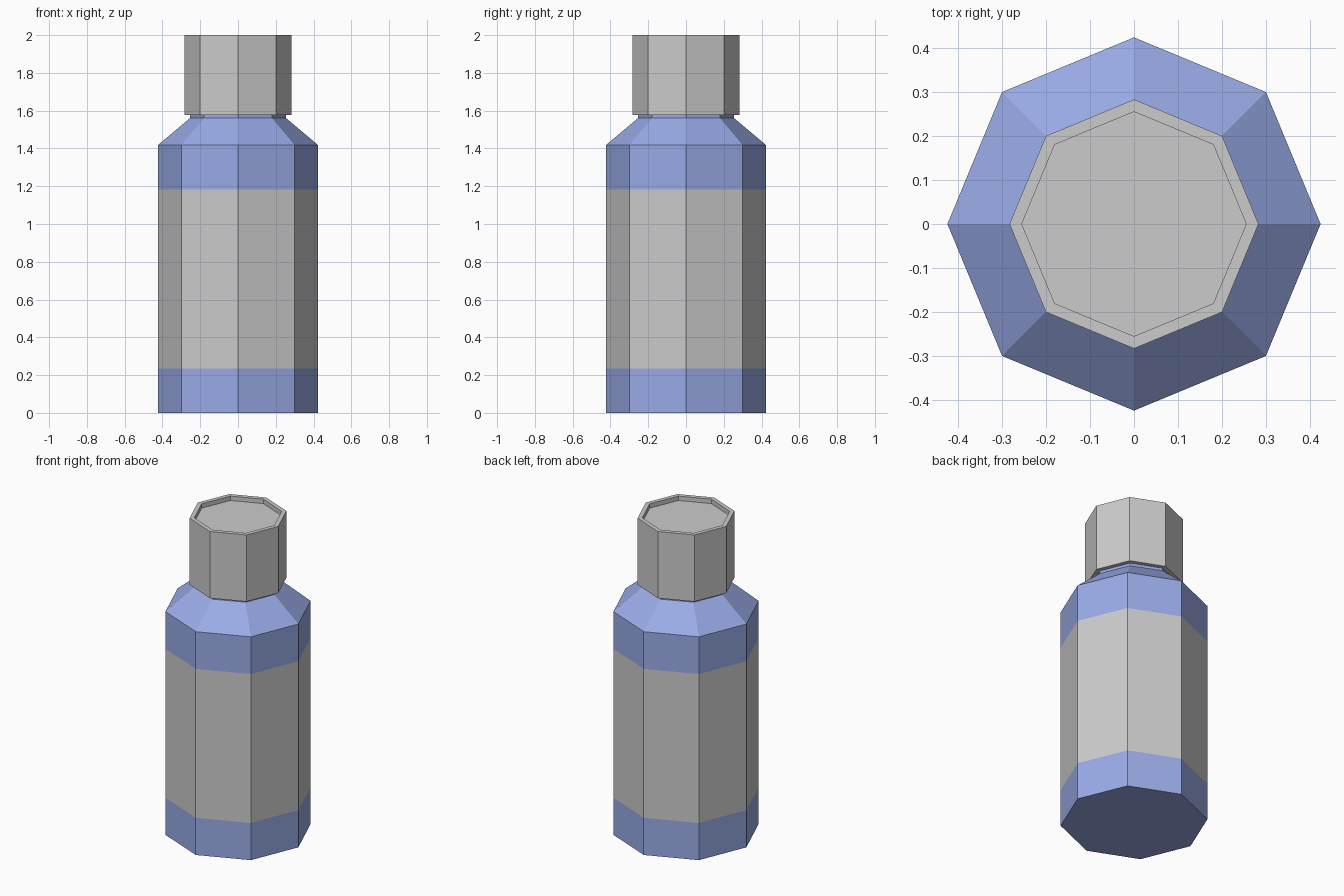
import bpy, bmesh
from math import sin, cos, pi

if "Cube" in bpy.data.objects:
    bpy.data.objects.remove(bpy.data.objects["Cube"])

SIDES = 8


def material(name, colour):
    mat = bpy.data.materials.new(name)
    mat.diffuse_color = (*colour, 1)
    mat.use_nodes = True
    mat.node_tree.nodes["Principled BSDF"].inputs["Base Color"].default_value = mat.diffuse_color
    return mat


def lathe(name, profile, cap_start=True, cap_end=True):
    """Octagonal solid from (radius, z) rings, corners on the axes."""
    bm = bmesh.new()
    rings = [[bm.verts.new((r * cos(2 * pi * i / SIDES), r * sin(2 * pi * i / SIDES), z))
              for i in range(SIDES)] for r, z in profile]
    for a, b in zip(rings, rings[1:]):
        for i in range(SIDES):
            j = (i + 1) % SIDES
            bm.faces.new((a[i], a[j], b[j], b[i]))
    if cap_start:
        bm.faces.new(rings[0][::-1])
    if cap_end:
        bm.faces.new(rings[-1])
    mesh = bpy.data.meshes.new(name)
    bm.to_mesh(mesh)
    bm.free()
    obj = bpy.data.objects.new(name, mesh)
    bpy.context.collection.objects.link(obj)
    return obj


blue = material("blue_paint", (0.32, 0.41, 0.8))
grey = material("grey_band", (0.8, 0.8, 0.8))

# Bottle body: base, straight wall, sloped shoulder and short neck
R = 0.424
body = lathe("bottle_body", [(R, 0), (R, 0.236), (R, 1.182), (R, 1.418),
                             (0.255, 1.56), (0.255, 1.59)])
body.data.materials.append(blue)
body.data.materials.append(grey)
# Grey label band around the middle of the wall
for face in body.data.polygons:
    if 0.6 < face.center.z < 0.8:
        face.material_index = 1

# Screw cap with a shallow recess in its top
lathe("cap", [(0.255, 1.577), (0.283, 1.577), (0.283, 2.0),
              (0.255, 2.0), (0.255, 1.972)])
